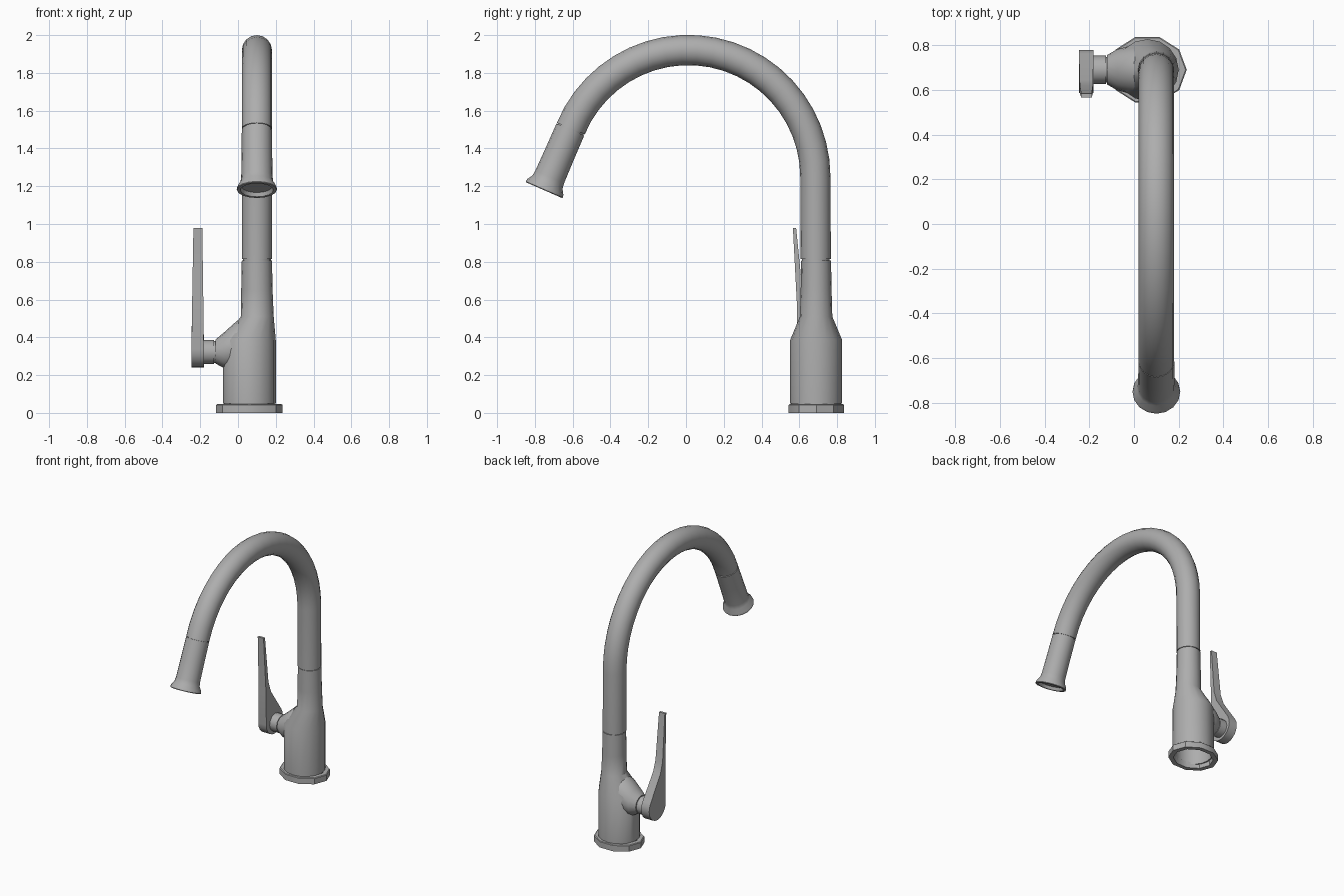
import bpy, bmesh
from math import sin, cos, pi, radians
from mathutils import Vector

cube = bpy.data.objects.get("Cube")
if cube:
    bpy.data.objects.remove(cube, do_unlink=True)

steel = bpy.data.materials.new("brushed grey metal")
steel.use_nodes = True
GREY = (0.42, 0.42, 0.42, 1)
steel.diffuse_color = GREY
bsdf = steel.node_tree.nodes["Principled BSDF"]
bsdf.inputs["Base Color"].default_value = GREY
bsdf.inputs["Roughness"].default_value = 0.5


def finish(name, bm, angle=35):
    """Turn a bmesh into a shaded, coloured object."""
    bmesh.ops.recalc_face_normals(bm, faces=bm.faces)
    mesh = bpy.data.meshes.new(name)
    bm.to_mesh(mesh)
    bm.free()
    mesh.materials.append(steel)
    obj = bpy.data.objects.new(name, mesh)
    bpy.context.collection.objects.link(obj)
    bpy.ops.object.select_all(action='DESELECT')
    obj.select_set(True)
    bpy.context.view_layer.objects.active = obj
    bpy.ops.object.shade_smooth_by_angle(angle=radians(angle))
    return obj


def loft(name, rings, sides=16, caps=(True, True), closed=False):
    """Skin rings given as (centre, direction, radius_u, radius_v)."""
    bm = bmesh.new()
    loops = []
    for centre, direction, ru, rv in rings:
        d = Vector(direction).normalized()
        u = Vector((0, 1, 0)) if abs(d.x) > 0.9 else Vector((1, 0, 0))
        v = d.cross(u)
        loops.append([bm.verts.new(Vector(centre) + u * ru * cos(2 * pi * i / sides)
                                   + v * rv * sin(2 * pi * i / sides))
                      for i in range(sides)])
    pairs = list(zip(loops, loops[1:]))
    if closed:
        pairs.append((loops[-1], loops[0]))
    for a, b in pairs:
        for i in range(sides):
            j = (i + 1) % sides
            bm.faces.new((a[i], a[j], b[j], b[i]))
    if not closed:
        for use, loop in zip(caps, (loops[0], loops[-1])):
            if use:
                bm.faces.new(loop)
    return finish(name, bm)


UP = (0, 0, 1)
BODY = (0.06, 0.69)
TUBE_X, TUBE_Y = 0.1, 0.687

# Base flange: an open ring
loft("base_flange", [((*BODY, z), UP, 0.176 * s, 0.154 * s)
                     for z, s in ((0, 0.8), (0, 1), (0.042, 1), (0.046, 0.97), (0.046, 0.8))],
     sides=10, closed=True)

# Hollow body, shoulder and neck, leaning over to the spout axis
body = [(0.06, 0.36, 0.125), (0.06, 0.03, 0.125), (0.06, 0.03, 0.134), (0.06, 0.05, 0.134),
        (0.06, 0.05, 0.14), (0.06, 0.385, 0.14), (0.102, 0.51, 0.087),
        (0.1, 0.65, 0.083), (0.1, 0.808, 0.08)]
loft("body", [((x, 0.689, z), UP, r, r * 0.985) for x, z, r in body])

# Gooseneck spout: straight riser, then a circular bend
ARC_Y, ARC_Z, R = 0.012, 1.248, 0.673
END = radians(180 - 22.5)
spout = [((TUBE_X, TUBE_Y, z), UP, r, r)
         for z, r in ((0.8, 0.074), (0.814, 0.074), (0.814, 0.08))]
STEPS = 22
for i in range(STEPS + 1):
    a = END * i / STEPS
    spout.append(((TUBE_X, ARC_Y + R * cos(a), ARC_Z + R * sin(a)),
                  (0, -sin(a), cos(a)), 0.08, 0.08))
loft("spout", spout)

# Spray head with a seam groove, flared rim and recessed mouth
end = Vector((TUBE_X, ARC_Y + R * cos(END), ARC_Z + R * sin(END)))
aim = Vector((0, -0.4, -0.917)).normalized()
head = [(-0.01, 0.074), (0.006, 0.074), (0.006, 0.08), (0.15, 0.081), (0.28, 0.083),
        (0.31, 0.087), (0.337, 0.104), (0.352, 0.107), (0.356, 0.104),
        (0.356, 0.088), (0.335, 0.08)]
loft("spray_head", [(end + aim * t, aim, r, r) for t, r in head])

# Side collar blending the valve stem into the body
SIDE = (-1, 0, 0)
collar = [(0.03, 0.37, 0.105, 0.13), (-0.005, 0.36, 0.11, 0.128), (-0.075, 0.331, 0.092, 0.094),
          (-0.12, 0.325, 0.066, 0.063)]
loft("valve_collar", [((x, 0.69, z), SIDE, ry, rz) for x, z, ry, rz in collar])
loft("valve_stem", [((x, 0.69, 0.322), SIDE, r, r)
                    for x, r in ((-0.1, 0.058), (-0.126, 0.058), (-0.126, 0.064), (-0.19, 0.064))],
     sides=12)

# Lever: round hub tapering into a thin blade
HUB_Y, HUB_Z, HUB_R = 0.683, 0.335, 0.096
outline = [(0.583, 0.98), (0.566, 0.98), (0.588, 0.56)]
for i in range(13):
    a = pi + (pi + radians(35)) * i / 12
    outline.append((HUB_Y + HUB_R * cos(a), HUB_Z + HUB_R * sin(a)))
outline += [(0.645, 0.56), (0.617, 0.64)]
bm = bmesh.new()
faces = []
for x_low, x_top in ((-0.246, -0.236), (-0.181, -0.189)):
    verts = []
    for y, z in outline:
        t = max(0, (z - 0.4) / 0.58)
        verts.append(bm.verts.new((x_low + (x_top - x_low) * t, y, z)))
    faces.append(verts)
    bm.faces.new(verts)
for i in range(len(outline)):
    j = (i + 1) % len(outline)
    bm.faces.new((faces[0][i], faces[0][j], faces[1][j], faces[1][i]))
finish("lever", bm)
